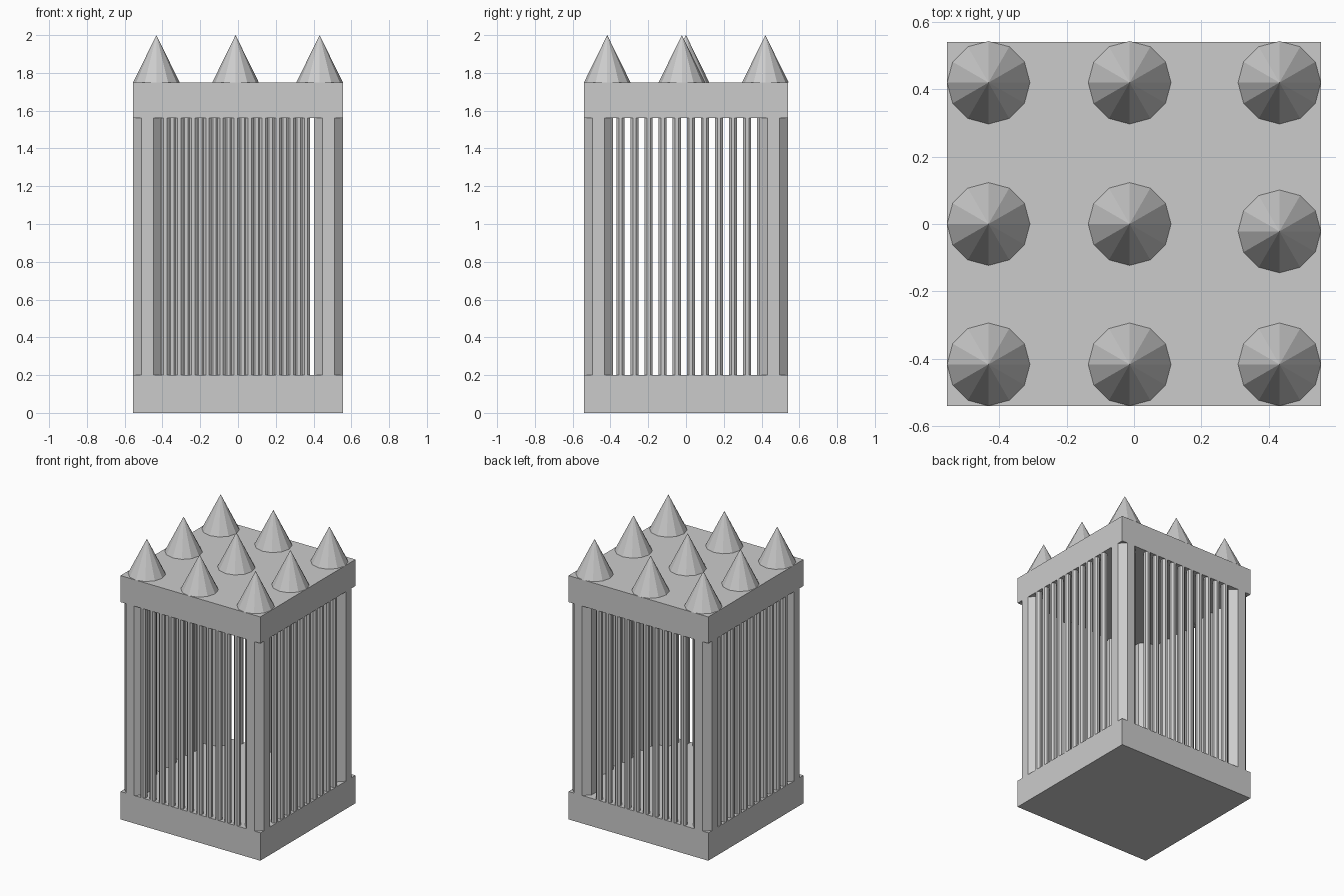
import bpy
from math import radians

cube = bpy.data.objects.get("Cube")
if cube:
    bpy.data.objects.remove(cube)

HALF_X, HALF_Y = 0.555, 0.54
BASE_TOP, ROOF_BOTTOM, ROOF_TOP, PEAK = 0.2, 1.56, 1.75, 2.0
COLUMN, BAR, SPIKE = 0.0765, 0.0215, 0.123   # half widths
STEP = 0.0745
FLAT = 0.924                                 # octagon half width / radius

stone = bpy.data.materials.new("plain_grey")
stone.use_nodes = True
grey = (0.6, 0.6, 0.6, 1)
stone.diffuse_color = grey
stone.node_tree.nodes["Principled BSDF"].inputs["Base Color"].default_value = grey


def finish(name):
    ob = bpy.context.object
    ob.name = name
    ob.data.materials.append(stone)
    return ob


def slab(name, low, high):
    bpy.ops.mesh.primitive_cube_add(size=1, location=(0, 0, (low + high) / 2))
    ob = finish(name)
    ob.scale = (2 * HALF_X, 2 * HALF_Y, high - low)


def post(name, x, y, half_width):
    bpy.ops.mesh.primitive_cylinder_add(
        vertices=8, radius=half_width / FLAT, depth=ROOF_BOTTOM - BASE_TOP,
        location=(x, y, (BASE_TOP + ROOF_BOTTOM) / 2),
        rotation=(0, 0, radians(22.5)))
    finish(name)


# Base and roof slabs
slab("base", 0, BASE_TOP)
slab("roof", ROOF_BOTTOM, ROOF_TOP)

# Corner columns, flush with the slab edges
for sx in (-1, 1):
    for sy in (-1, 1):
        post("corner_column", sx * (HALF_X - COLUMN), sy * (HALF_Y - COLUMN), COLUMN)

# Rows of thin bars; the back row is staggered against the front row
edge_x, edge_y = HALF_X - BAR, HALF_Y - BAR
for i in range(11):
    post("front_bar", -0.385 + i * STEP, -edge_y, BAR)
    post("right_bar", -edge_x, -0.347 + i * STEP, BAR)
for i in range(10):
    post("back_bar", -0.348 + i * STEP, edge_y, BAR)
    post("left_bar", edge_x, -0.347 + i * STEP, BAR)

# Roof spikes, one slightly out of line
for x in (-0.432, -0.013, 0.432):
    for y in (-0.417, 0, 0.42):
        if x > 0.4 and y == 0:
            y = -0.022
        bpy.ops.mesh.primitive_cone_add(
            vertices=12, radius1=SPIKE, radius2=0, depth=PEAK - ROOF_TOP,
            location=(x, y, (ROOF_TOP + PEAK) / 2))
        finish("roof_spike")
